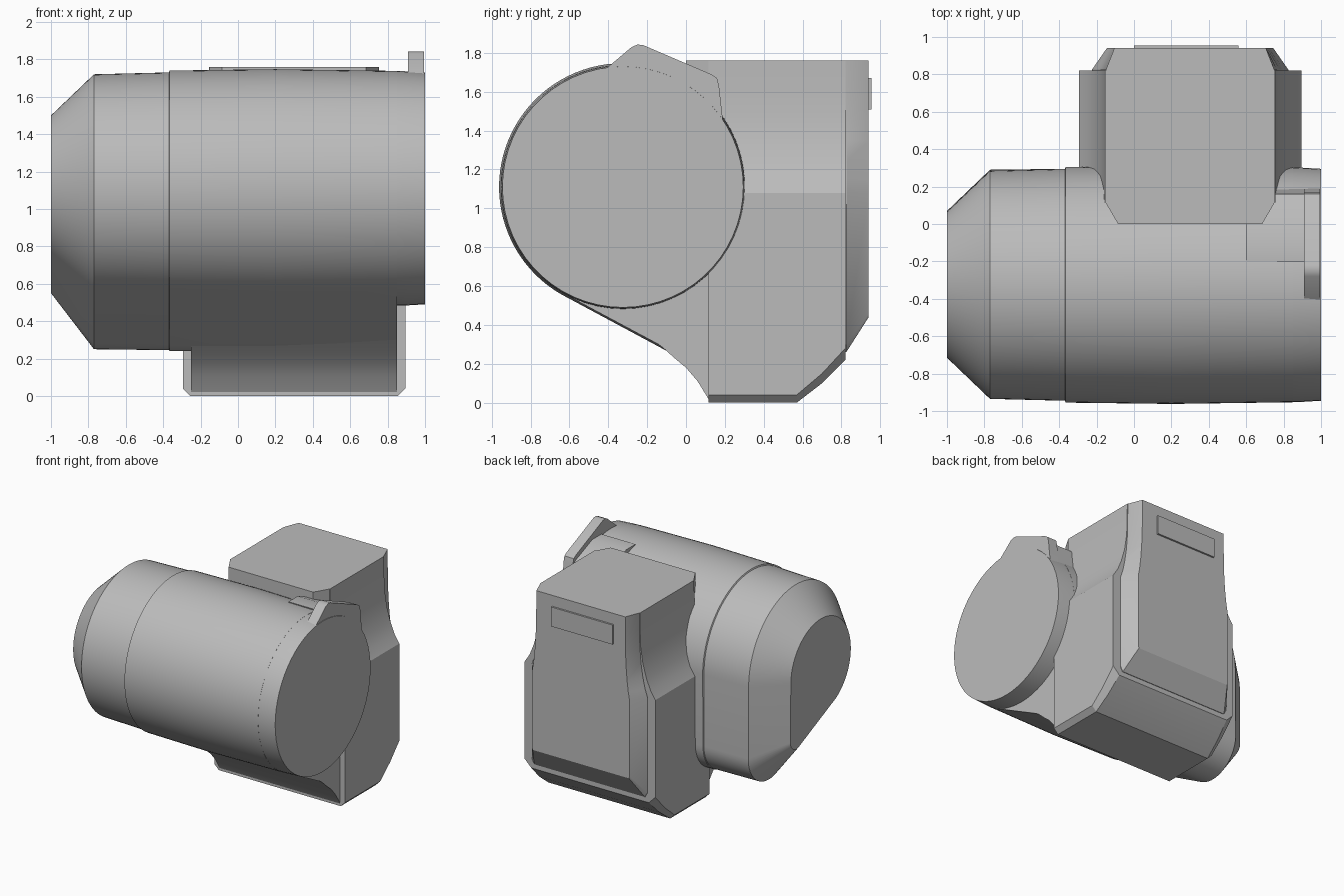
import bpy, bmesh
from math import sin, cos, radians

cube = bpy.data.objects.get("Cube")
if cube:
    bpy.data.objects.remove(cube)

grey = bpy.data.materials.new("plain_grey")
grey.use_nodes = True
colour = (0.5, 0.5, 0.5, 1)
grey.diffuse_color = colour
grey.node_tree.nodes["Principled BSDF"].inputs["Base Color"].default_value = colour


def loft(name, rings, angle=30):
    """Skin a row of closed rings and cap both ends."""
    bm = bmesh.new()
    rows = [[bm.verts.new(p) for p in ring] for ring in rings]
    n = len(rows[0])
    for a, b in zip(rows, rows[1:]):
        for i in range(n):
            j = (i + 1) % n
            bm.faces.new((a[i], a[j], b[j], b[i]))
    bm.faces.new(rows[0])
    bm.faces.new(rows[-1])
    bmesh.ops.recalc_face_normals(bm, faces=bm.faces)
    mesh = bpy.data.meshes.new(name)
    bm.to_mesh(mesh)
    bm.free()
    mesh.materials.append(grey)
    ob = bpy.data.objects.new(name, mesh)
    bpy.context.collection.objects.link(ob)
    bpy.ops.object.select_all(action='DESELECT')
    ob.select_set(True)
    bpy.context.view_layer.objects.active = ob
    bpy.ops.object.shade_smooth_by_angle(angle=radians(angle))
    return ob


def slab(name, profile, x0, x1):
    """Extrude a side profile of (y, z) points along x."""
    return loft(name, [[(x, y, z) for y, z in profile] for x in (x0, x1)])


CY, CZ = -0.325, 1.11


def arc(x, y, z, r, start, end, steps):
    return [(x, y + r * cos(t), z + r * sin(t)) for t in
            (radians(start + (end - start) * i / steps) for i in range(steps + 1))]


def teardrop(x, big, small, y, z):
    """Large circle blended by tangents into a small lower one."""
    return arc(x, CY, CZ, big, 0, 240, 64) + arc(x, y, z, small, 240, 360, 20)


# Main drum with bevelled end and low rear corner
stations = [(-1, 0.39, 0.08, -0.01, 0.63), (-0.77, 0.61, 0.27, 0.02, 0.52),
            (-0.37, 0.62, 0.275, 0.02, 0.52), (-0.365, 0.63, 0.28, 0.02, 0.52),
            (0.2, 0.637, 0.28, 0.02, 0.52), (0.85, 0.628, 0.27, 0.02, 0.52)]
loft("drum_body", [teardrop(*s) for s in stations])

# Round end cap
loft("drum_end", [arc(x, CY, CZ, r, 0, 354, 59)
                  for x, r in ((0.83, 0.628), (0.9, 0.626), (1, 0.62))])

# Concave neck under the drum
slab("neck", [(0.25, 0.02), (0.115, 0.02), (0.06, 0.11), (0, 0.18), (-0.06, 0.23),
              (-0.115, 0.28), (-0.3, 0.42), (-0.2, 0.6), (0.25, 0.6)], -0.25, 0.85)

# Rear housing: narrow top, flared shoulders, wide base
shoulders = [(1.08, 0.595), (1.15, 0.55), (1.24, 0.513), (1.35, 0.482),
             (1.48, 0.462), (1.62, 0.456), (1.76, 0.455)]


def housing_ring(y, bottom, low_inset, top_inset, cut=0.04):
    side = [(bottom, 0.595 - cut), (bottom + cut, 0.595)] + shoulders
    half = []
    for z, w in side:
        t = (w - 0.455) / 0.14
        half.append((w - top_inset - (low_inset - top_inset) * t, z))
    return ([(0.3 + w, y, z) for w, z in half] +
            [(0.3 - w, y, z) for w, z in reversed(half)])


loft("rear_housing", [housing_ring(0.115, 0, 0, 0), housing_ring(0.57, 0, 0, 0),
                      housing_ring(0.7, 0.1, 0, 0, 0.05),
                      housing_ring(0.82, 0.22, 0, 0, 0.06)], 25)
loft("back_panel", [housing_ring(0.80, 0.26, 0.07, 0.005),
                    housing_ring(0.825, 0.26, 0.07, 0.005),
                    housing_ring(0.94, 0.44, 0.15, 0.05, 0.02)], 25)

# Tapered front edge of the housing
loft("housing_front", [[(0.3 - w, y, z0), (0.3 + w, y, z0), (0.3 + w, y, 1.76), (0.3 - w, y, 1.76)]
                       for y, w, z0 in ((0, 0.385, 0.5), (0.12, 0.455, 0.5))])

# Lug on the drum end and the low ledge beside it
slab("end_lug", [(-0.41, 1.72), (-0.28, 1.83), (-0.25, 1.843), (-0.22, 1.84), (0.13, 1.69),
                 (0.16, 1.67), (0.17, 1.63), (0.19, 1.45), (-0.1, 1.3)], 0.91, 0.995)
slab("lug_ledge", [(-0.2, 1.735), (-0.08, 1.735), (0.13, 1.65), (0.16, 1.63),
                   (0.19, 1.45), (-0.1, 1.3)], 0.6, 0.92)

# Rear label plate
slab("rear_plate", [(0.93, 1.51), (0.955, 1.51), (0.955, 1.67), (0.93, 1.67)], 0, 0.56)
